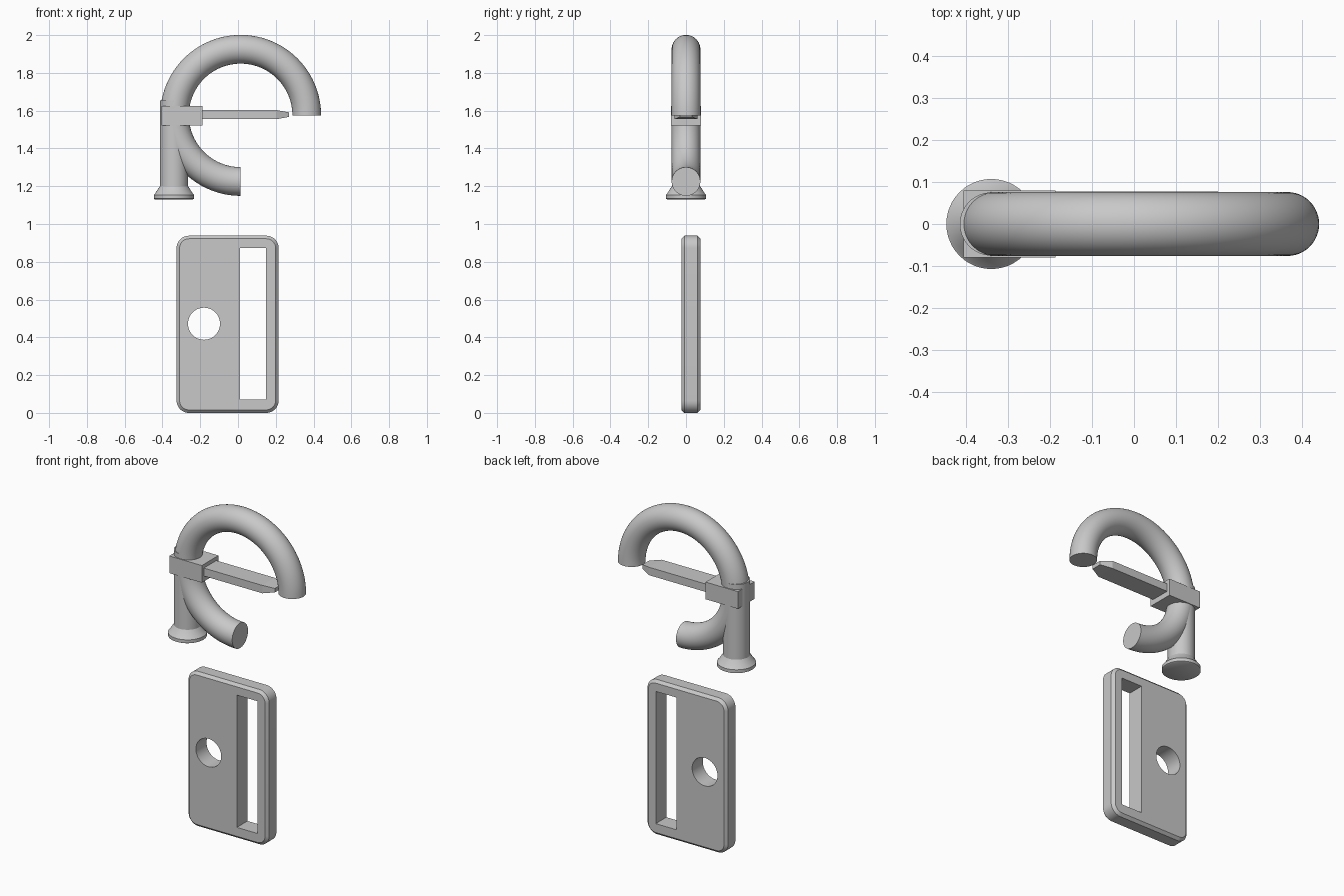
import bpy, bmesh
from math import sin, cos, pi, radians
from mathutils import Vector, Matrix

cube = bpy.data.objects.get("Cube")
if cube:
    bpy.data.objects.remove(cube, do_unlink=True)

grey = bpy.data.materials.new("light grey")
grey.use_nodes = True
grey.diffuse_color = (0.58, 0.58, 0.58, 1)
grey.node_tree.nodes["Principled BSDF"].inputs["Base Color"].default_value = grey.diffuse_color


def finish(bm, name, smooth=True):
    """Turn a bmesh into a named, coloured object."""
    bmesh.ops.recalc_face_normals(bm, faces=bm.faces)
    mesh = bpy.data.meshes.new(name)
    bm.to_mesh(mesh)
    bm.free()
    mesh.materials.append(grey)
    obj = bpy.data.objects.new(name, mesh)
    bpy.context.collection.objects.link(obj)
    if smooth:
        smooth_angle(obj)
    return obj


def activate(obj):
    bpy.ops.object.select_all(action='DESELECT')
    obj.select_set(True)
    bpy.context.view_layer.objects.active = obj


def smooth_angle(obj):
    activate(obj)
    bpy.ops.object.shade_smooth_by_angle(angle=radians(30))


def box(lo, hi):
    bm = bmesh.new()
    lo, hi = Vector(lo), Vector(hi)
    bmesh.ops.create_cube(bm, size=1)
    bmesh.ops.scale(bm, vec=hi - lo, verts=bm.verts)
    bmesh.ops.translate(bm, vec=(lo + hi) / 2, verts=bm.verts)
    return bm


def loft(rings, name, smooth=True):
    """Skin a series of equal vertex loops and cap both ends."""
    bm = bmesh.new()
    loops = [[bm.verts.new(p) for p in ring] for ring in rings]
    n = len(loops[0])
    for a, b in zip(loops, loops[1:]):
        for i in range(n):
            j = (i + 1) % n
            bm.faces.new((a[i], a[j], b[j], b[i]))
    bm.faces.new(loops[0])
    bm.faces.new(loops[-1])
    return finish(bm, name, smooth)


# Curved hook: three quarters of a ring
ROUND = [2 * pi * i / 48 for i in range(48)]
MAJOR, TUBE = 0.35, 0.076
hook = []
for k in range(73):
    a = 1.5 * pi * k / 72
    hook.append([(0.014 + (MAJOR + TUBE * cos(t)) * cos(a), TUBE * sin(t),
                  1.575 + (MAJOR + TUBE * cos(t)) * sin(a)) for t in ROUND])
loft(hook, "hook_ring")

# Straight post with a flared foot
post = [(0.100, 1.13), (0.107, 1.134), (0.107, 1.154), (0.102, 1.158),
        (0.075, 1.2), (0.075, 1.655)]
loft([[(-0.339 + r * cos(t), r * sin(t), z) for t in ROUND] for r, z in post],
     "post_with_foot")

# Block clamping the post, and the tapered gate bar
finish(box((-0.405, -0.08, 1.522), (-0.187, 0.08, 1.626)), "clamp_block", False)
bar = [(-0.2, 0.06, 0.024), (0.205, 0.06, 0.024), (0.27, 0.032, 0.012)]
loft([[(x, -w, 1.579 - h), (x, w, 1.579 - h), (x, w, 1.579 + h), (x, -w, 1.579 + h)]
      for x, w, h in bar], "gate_bar", False)

# Flat plate with rounded corners and chamfered rims
bm = box((-0.325, -0.025, 0), (0.215, 0.077, 0.938))
corners = [e for e in bm.edges if abs(e.verts[0].co.y - e.verts[1].co.y) > 0.05]
bmesh.ops.bevel(bm, geom=corners, offset=0.065, segments=10, profile=0.5, affect='EDGES')
rims = [e for e in bm.edges if abs(e.verts[0].co.y - e.verts[1].co.y) < 0.01]
bmesh.ops.bevel(bm, geom=rims, offset=0.016, segments=1, affect='EDGES')
plate = finish(bm, "base_plate", False)

# Long slot and round hole through the plate
slot = finish(box((0.01, -0.3, 0.07), (0.149, 0.3, 0.872)), "slot_cutter", False)
bm = bmesh.new()
bmesh.ops.create_cone(bm, cap_ends=True, segments=48, radius1=0.085, radius2=0.085, depth=0.6,
                      matrix=Matrix.Translation((-0.18, 0, 0.472)) @ Matrix.Rotation(pi / 2, 4, 'X'))
hole = finish(bm, "hole_cutter", False)
for cutter in (slot, hole):
    activate(plate)
    mod = plate.modifiers.new("cut", 'BOOLEAN')
    mod.operation = 'DIFFERENCE'
    mod.solver = 'EXACT'
    mod.object = cutter
    bpy.ops.object.modifier_apply(modifier=mod.name)
    bpy.data.objects.remove(cutter, do_unlink=True)
smooth_angle(plate)
